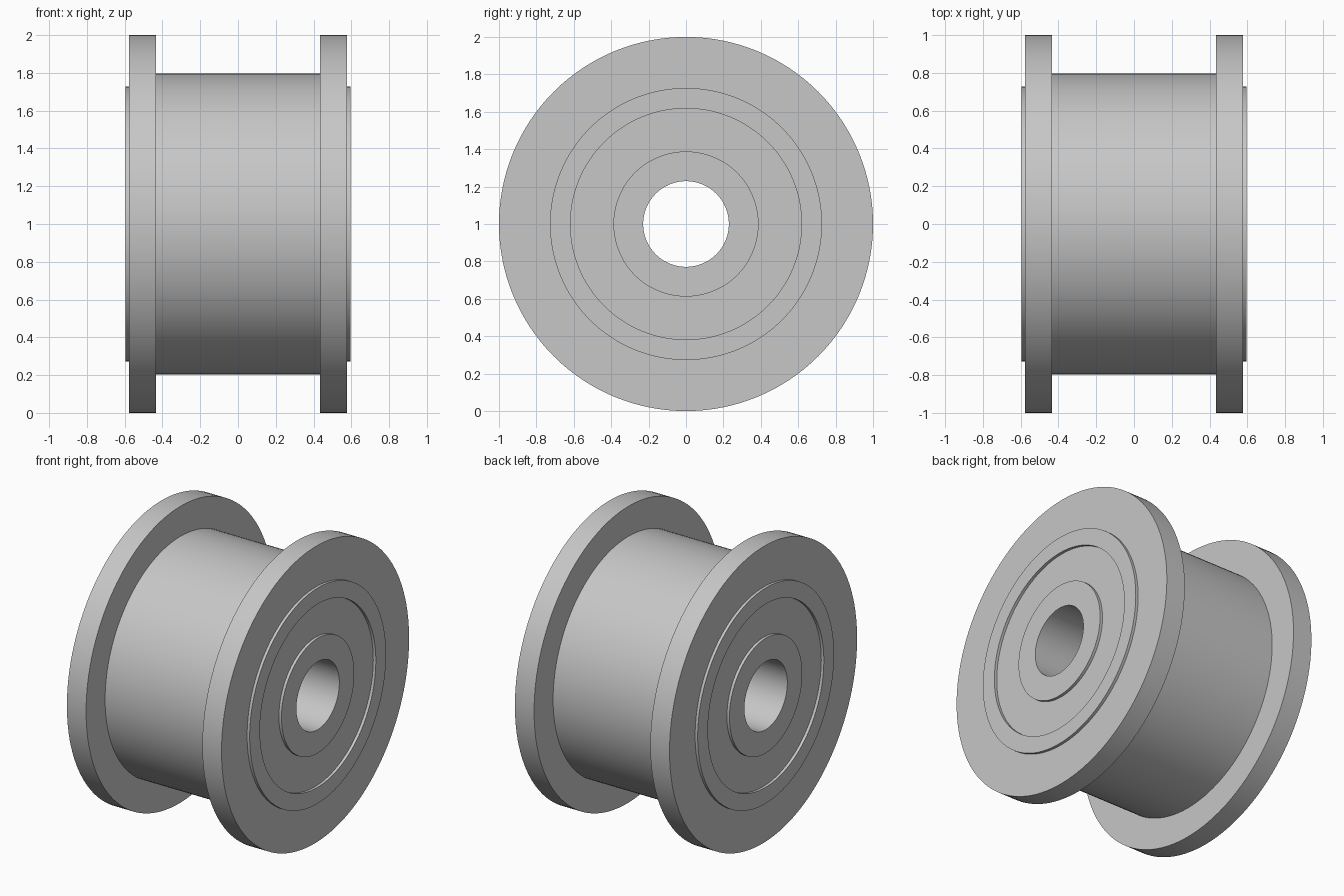
import bpy
import bmesh
import math
from mathutils import Vector

cube = bpy.data.objects.get("Cube")
if cube:
    bpy.data.objects.remove(cube, do_unlink=True)

SEGMENTS = 128

# Material
grey = bpy.data.materials.new("plain grey")
grey.use_nodes = True
colour = (0.57, 0.57, 0.57, 1)
grey.diffuse_color = colour
grey.node_tree.nodes["Principled BSDF"].inputs["Base Color"].default_value = colour

# Radii, from the bore outwards
BORE, HUB, RING_IN, RING_OUT, DRUM, RIM = 0.229, 0.388, 0.618, 0.727, 0.797, 1.0
# Distances from the middle along the axle
FLANGE_IN, FLANGE_OUT, RAISED = 0.434, 0.577, 0.596


def lathe(name, profile):
    """Revolve a closed (x, radius) profile about the x axis, at axle height."""
    bm = bmesh.new()
    verts = [bm.verts.new((x, 0, r)) for x, r in profile]
    edges = [bm.edges.new((a, b)) for a, b in zip(verts, verts[1:] + verts[:1])]
    bmesh.ops.spin(bm, geom=verts + edges, cent=(0, 0, 0), axis=(1, 0, 0),
                   angle=math.tau, steps=SEGMENTS)
    bmesh.ops.remove_doubles(bm, verts=bm.verts, dist=0.0001)
    bmesh.ops.recalc_face_normals(bm, faces=bm.faces)
    bmesh.ops.translate(bm, verts=bm.verts, vec=Vector((0, 0, RIM)))
    mesh = bpy.data.meshes.new(name)
    bm.to_mesh(mesh)
    bm.free()
    mesh.materials.append(grey)
    obj = bpy.data.objects.new(name, mesh)
    bpy.context.collection.objects.link(obj)
    bpy.ops.object.select_all(action="DESELECT")
    obj.select_set(True)
    bpy.context.view_layer.objects.active = obj
    bpy.ops.object.shade_smooth_by_angle(angle=math.radians(30))
    return obj


# Half of the roller: bore, raised hub, recess, raised ring, flange, drum
half = [
    (RAISED, BORE), (RAISED, HUB),
    (FLANGE_OUT, HUB), (FLANGE_OUT, RING_IN),
    (RAISED, RING_IN), (RAISED, RING_OUT),
    (FLANGE_OUT, RING_OUT), (FLANGE_OUT, RIM),
    (FLANGE_IN, RIM), (FLANGE_IN, DRUM),
]
mirrored = [(-x, r) for x, r in reversed(half)]
lathe("flanged_roller", half + mirrored)
